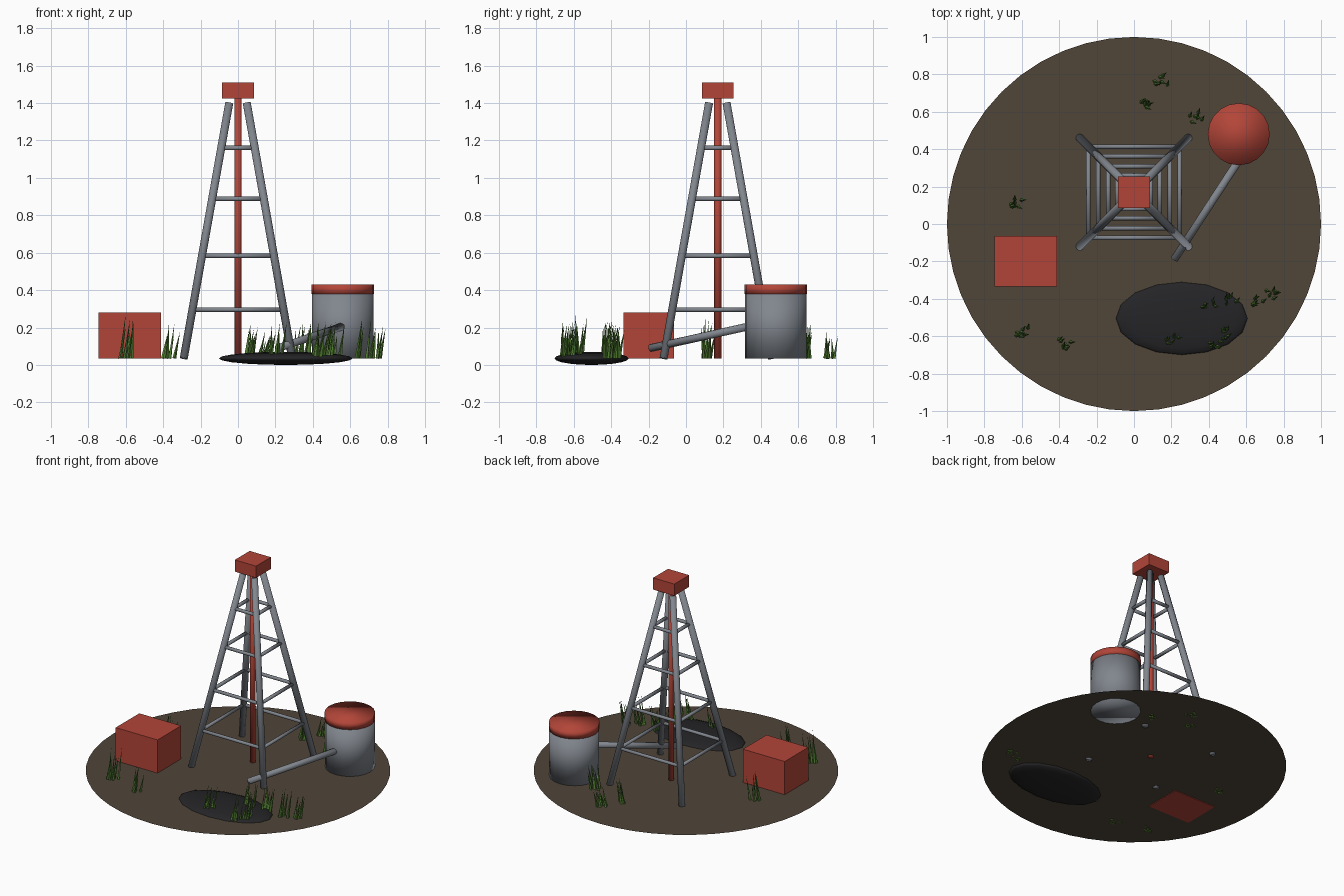
import bpy, bmesh, math, random
from mathutils import Vector, Matrix

default_cube = bpy.data.objects.get("Cube")
if default_cube:
    bpy.data.objects.remove(default_cube, do_unlink=True)


def material(name, rgb):
    mat = bpy.data.materials.new(name)
    mat.use_nodes = True
    color = (*rgb, 1)
    mat.diffuse_color = color
    bsdf = mat.node_tree.nodes["Principled BSDF"]
    bsdf.inputs["Base Color"].default_value = color
    bsdf.inputs["Roughness"].default_value = 0.7
    return mat


RED = material("painted red", (0.45, 0.06, 0.04))
STEEL = material("grey steel", (0.22, 0.24, 0.27))
EARTH = material("brown earth", (0.08, 0.06, 0.04))
OIL = material("black oil", (0.018, 0.018, 0.02))
GRASS = material("green grass", (0.08, 0.2, 0.03))


def finish(bm, name, mat, smooth=False):
    mesh = bpy.data.meshes.new(name)
    for face in bm.faces:
        face.smooth = smooth
    bm.to_mesh(mesh)
    bm.free()
    mesh.materials.append(mat)
    obj = bpy.data.objects.new(name, mesh)
    bpy.context.collection.objects.link(obj)
    return obj


def add_rod(bm, start, end, radius, tip=None, sides=12):
    start, end = Vector(start), Vector(end)
    axis = end - start
    turn = axis.to_track_quat('Z', 'Y').to_matrix().to_4x4()
    bmesh.ops.create_cone(bm, cap_ends=True, segments=sides, radius1=radius,
                          radius2=radius if tip is None else tip, depth=axis.length,
                          matrix=Matrix.Translation((start + end) / 2) @ turn)


def rod(name, mat, start, end, radius, sides=12):
    bm = bmesh.new()
    add_rod(bm, start, end, radius, sides=sides)
    return finish(bm, name, mat, smooth=True)


def box(name, mat, center, size):
    bm = bmesh.new()
    bmesh.ops.create_cube(bm, size=1, matrix=Matrix.Translation(center) @ Matrix.Diagonal((*size, 1)))
    return finish(bm, name, mat)


BASE = 0.035      # level where the parts stand
TOWER_Y = 0.17

# Ground: a thin single sheet
bm = bmesh.new()
bmesh.ops.create_circle(bm, cap_ends=True, segments=48, radius=1,
                        matrix=Matrix.Translation((0, 0, 0.039)))
finish(bm, "ground", EARTH)

# Oil puddle: flattened ball
bm = bmesh.new()
bmesh.ops.create_uvsphere(bm, u_segments=16, v_segments=10, radius=1,
                          matrix=Matrix.Translation((0.255, -0.505, BASE))
                          @ Matrix.Diagonal((0.358, 0.198, 0.035, 1)))
finish(bm, "oil_puddle", OIL, smooth=True)

# Derrick legs and rings of braces
LEG_TOP = 1.4


def leg_point(corner, z):
    reach = 0.29 + (0.047 - 0.29) * (z - BASE) / (LEG_TOP - BASE)
    return (corner[0] * reach, TOWER_Y + corner[1] * reach, z)


corners = [(-1, -1), (1, -1), (1, 1), (-1, 1)]
for corner, label in zip(corners, ("front_right", "front_left", "back_left", "back_right")):
    rod(label + "_leg", STEEL, leg_point(corner, BASE), leg_point(corner, LEG_TOP), 0.022)

for level, z in enumerate((0.295, 0.583, 0.888, 1.16), 1):
    bm = bmesh.new()
    for i in range(4):
        add_rod(bm, leg_point(corners[i], z), leg_point(corners[(i + 1) % 4], z), 0.012, sides=8)
    finish(bm, f"brace_ring_{level}", STEEL, smooth=True)

# Drill string and crown
rod("drill_string", RED, (0, TOWER_Y, BASE), (0, TOWER_Y, 1.43), 0.019)
box("crown_block", RED, (0, TOWER_Y, 1.468), (0.17, 0.17, 0.085))

# Storage tank, lid and feed pipe
rod("storage_tank", STEEL, (0.56, 0.48, BASE), (0.56, 0.48, 0.38), 0.164, 20)
rod("tank_lid", RED, (0.56, 0.48, 0.378), (0.56, 0.48, 0.43), 0.166, 20)
rod("feed_pipe", STEEL, (0.215, -0.19, 0.09), (0.56, 0.34, 0.207), 0.021)

# Pump housing
box("pump_housing", RED, (-0.578, -0.2, 0.157), (0.335, 0.27, 0.245))

# Grass tufts: x, y, tallest blade
tufts = [(0.15, 0.77, 0.16), (0.07, 0.65, 0.2), (0.34, 0.57, 0.2),
         (-0.62, 0.11, 0.22), (-0.59, -0.57, 0.25), (-0.36, -0.64, 0.19),
         (0.4, -0.43, 0.2), (0.53, -0.41, 0.2), (0.66, -0.42, 0.22),
         (0.75, -0.37, 0.2), (0.21, -0.63, 0.2), (0.44, -0.65, 0.2), (0.51, -0.59, 0.2)]
random.seed(7)
for number, (x, y, height) in enumerate(tufts, 1):
    bm = bmesh.new()
    for _ in range(7):
        foot = Vector((x + random.uniform(-0.045, 0.03), y + random.uniform(-0.03, 0.025), BASE))
        lean = random.uniform(-0.5, 1.6)
        tip = foot + Vector((math.cos(lean) * 0.03, math.sin(lean) * 0.03,
                             height * random.uniform(0.6, 1)))
        add_rod(bm, foot, tip, 0.01, tip=0, sides=4)
    finish(bm, f"grass_tuft_{number}", GRASS)
